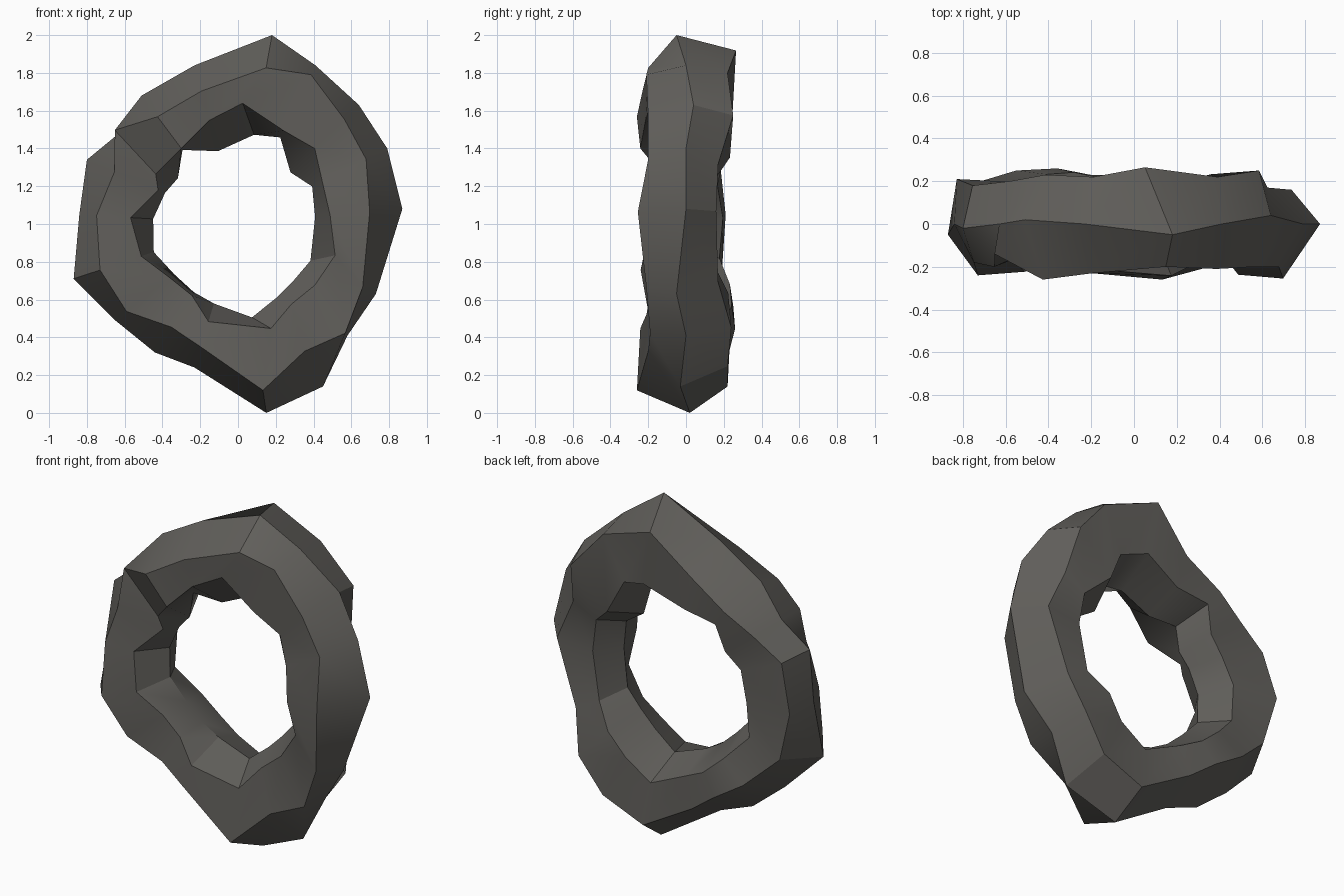
import bpy, bmesh, math

if "Cube" in bpy.data.objects:
    bpy.data.objects.remove(bpy.data.objects["Cube"])

# Outer silhouette of the ring (x, z); its angles about the centre set the 18 stations
outer = [(.87, 1.08), (.79, 1.40), (.64, 1.63), (.41, 1.84), (.18, 2.0), (-.23, 1.84),
         (-.51, 1.68), (-.63, 1.48), (-.80, 1.34), (-.84, 1.05), (-.87, .71), (-.65, .49),
         (-.44, .32), (-.23, .24), (.15, 0), (.45, .14), (.58, .41), (.73, .63)]
# Radii of the ridges and the hole at each station
front_r = [.70, .76, .79, .88, .84, .73, .71, .82, .71, .75, .77, .75, .65, .68, .89, .76, .81, .74]
front_inner_r = [.49, .50, .57, .55, .64, .57, .50, .51, .46, .57, .54, .46, .45, .54, .58, .51, .52, .54]
hole_r = [.41, .44, .39, .51, .48, .40, .49, .40, .42, .45, .47, .43, .43, .44, .50, .44, .42, .43]
back_r = [.74, .70, .82, .89, .92, .72, .69, .73, .82, .83, .79, .70, .66, .70, .87, .85, .77, .68]
# Depth of the front and back ridges
front_y = [.255, .20, .20, .21, .20, .23, .26, .14, .20, .18, .24, .20, .21, .23, .26, .20, .19, .21]
back_y = [.16, .17, .25, .22, .265, .22, .23, .20, .18, .21, .19, .25, .26, .23, .22, .22, .24, .17]
# Local irregularities: rim depth, sideways twist of the inner front ridge and back outer ridge
rim_y = {2: .04, 4: -.05, 6: .02, 8: -.02, 10: -.05, 14: .02, 15: -.03, 17: -.05}
inner_twist = {4: 8, 7: 6, 14: 9, 15: 6, 16: 7, 17: 9}
back_twist = {4: 7}

# Six-sided section at every station
bm = bmesh.new()
rings = []
for i, (x, z) in enumerate(outer):
    angle, r_out, r_in = math.degrees(math.atan2(z - 1, x)), math.hypot(x, z - 1), hole_r[i]
    section = [(r_out, rim_y.get(i, 0), 0),
               (front_r[i], -front_y[i], 0),
               (front_inner_r[i], -(.5 if i == 8 else .93) * front_y[i], inner_twist.get(i, 0)),
               (r_in, 0, 0),
               (.22 * r_out + .78 * r_in, .93 * back_y[i], 0),
               (back_r[i], back_y[i], back_twist.get(i, 0))]
    ring = []
    for r, y, twist in section:
        a = math.radians(angle + twist)
        ring.append(bm.verts.new((r * math.cos(a), y, 1 + r * math.sin(a))))
    rings.append(ring)

# Skin between neighbouring sections
for i, ring in enumerate(rings):
    nxt = rings[(i + 1) % len(rings)]
    for j in range(6):
        k = (j + 1) % 6
        bm.faces.new((ring[j], ring[k], nxt[k], nxt[j]))
bmesh.ops.recalc_face_normals(bm, faces=bm.faces)

mesh = bpy.data.meshes.new("stone_ring")
bm.to_mesh(mesh)
bm.free()
ring_obj = bpy.data.objects.new("stone_ring", mesh)
bpy.context.collection.objects.link(ring_obj)

# Dark stone colour, softened only across shallow edges
stone = bpy.data.materials.new("dark_stone")
stone.diffuse_color = (.12, .115, .105, 1)
stone.use_nodes = True
stone.node_tree.nodes["Principled BSDF"].inputs["Base Color"].default_value = stone.diffuse_color
mesh.materials.append(stone)
bpy.context.view_layer.objects.active = ring_obj
ring_obj.select_set(True)
bpy.ops.object.shade_smooth_by_angle(angle=math.radians(30))
